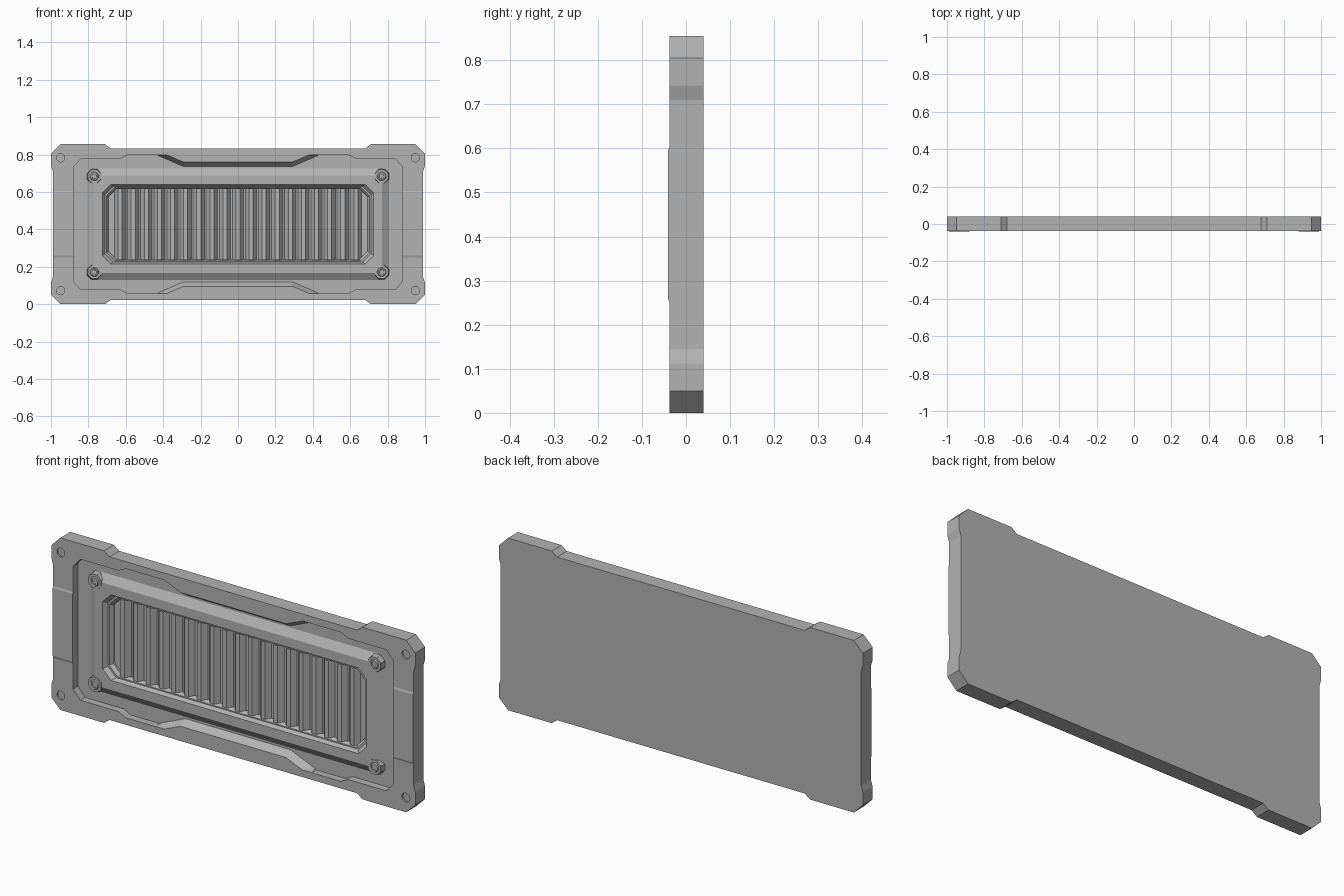
import bpy, bmesh, math

if "Cube" in bpy.data.objects:
    bpy.data.objects.remove(bpy.data.objects["Cube"], do_unlink=True)

MID = 0.4275          # height of the panel centre
FRONT, BACK = -0.037, 0.04

metal = bpy.data.materials.new("plain grey metal")
metal.use_nodes = True
GREY = (0.45, 0.45, 0.45, 1)
metal.diffuse_color = GREY
metal.node_tree.nodes["Principled BSDF"].inputs["Base Color"].default_value = GREY


def mirror4(q):
    """Closed outline from its upper right quarter, listed from side to top."""
    r = q[::-1]
    return (q + [(-x, z) for x, z in r] + [(-x, -z) for x, z in q]
            + [(x, -z) for x, z in r])


def octagon(a, b, c):
    return mirror4([(a, b - c), (a - c, b)])


def circle(cx, cz, r, n):
    steps = [math.tau * (i + 0.5) / n for i in range(n)]
    return [(cx + r * math.cos(t), cz + r * math.sin(t)) for t in steps]


def loft(name, rings, triangles=False):
    """Solid through matching outlines, each given with its depth y."""
    bm = bmesh.new()
    loops = [[bm.verts.new((x, y, z + MID)) for x, z in pts] for y, pts in rings]
    n = len(loops[0])
    for a, b in zip(loops, loops[1:]):
        for i in range(n):
            j = (i + 1) % n
            bm.faces.new((a[i], a[j], b[j], b[i]))
    bm.faces.new(loops[0])
    bm.faces.new(loops[-1][::-1])
    if triangles:
        bmesh.ops.triangulate(bm, faces=bm.faces[:])
    bmesh.ops.recalc_face_normals(bm, faces=bm.faces[:])
    mesh = bpy.data.meshes.new(name)
    bm.to_mesh(mesh)
    bm.free()
    mesh.materials.append(metal)
    obj = bpy.data.objects.new(name, mesh)
    bpy.context.scene.collection.objects.link(obj)
    return obj


def cut(obj, cutters):
    for c in cutters:
        mod = obj.modifiers.new("cut", "BOOLEAN")
        mod.operation, mod.solver, mod.object = "DIFFERENCE", "EXACT", c
    bpy.context.view_layer.update()
    graph = bpy.context.evaluated_depsgraph_get()
    mesh = bpy.data.meshes.new_from_object(obj.evaluated_get(graph))
    obj.modifiers.clear()
    obj.data = mesh


CORNERS = [(sx, sz) for sx in (-1, 1) for sz in (-1, 1)]

# Back plate with notched outline
outline = mirror4([(0.99, 0.2825), (1, 0.315), (1, 0.3775), (0.95, 0.4275),
                   (0.71, 0.4275), (0.68, 0.405)])
plate = loft("back_plate", [(FRONT, outline), (BACK, outline)])

# Recess whose long walls slope in the middle
side = [(0.88, 0.305), (0.84, 0.35), (0.63, 0.35), (0.59, 0.37), (0.43, 0.37)]
rim = mirror4(side + [(0.38, 0.37), (0.29, 0.332)])
floor = mirror4(side + [(0.425, 0.366), (0.29, 0.308)])
recess = loft("recess_cutter", [(-0.06, rim), (FRONT, rim), (0, floor)], True)

# Stepped opening for the grille
steps = [(-0.06, 0), (-0.026, 0), (-0.006, 0.014), (-0.006, 0.022),
         (0.01, 0.032), (0.02, 0.032)]
opening = loft("opening_cutter",
               [(y, octagon(0.725 - d, 0.2125 - d * 0.7, 0.045)) for y, d in steps],
               True)

# Shallow corner pockets
pockets = []
for sx, sz in CORNERS:
    ring = circle(sx * 0.948, sz * 0.355, 0.022, 16)
    pockets.append(loft("pocket_cutter", [(-0.06, ring), (FRONT + 0.009, ring)]))

# Bevelled inner frame
frame = loft("inner_frame", [(-0.026, octagon(0.77, 0.26, 0.03)),
                             (0.001, octagon(0.81, 0.30, 0.04))])
cut(plate, [recess, opening] + pockets)
cut(frame, [opening])
for helper in [recess, opening] + pockets:
    bpy.data.objects.remove(helper, do_unlink=True)

# Raised pads on both sides of the plate
for s, word in ((1, "left"), (-1, "right")):
    def pad(h):
        return [(s * 0.88, -h), (s * 0.99, -h), (s * 0.99, h), (s * 0.88, h)]
    loft(word + "_side_pad", [(-0.0405, pad(0.168)), (FRONT + 0.0005, pad(0.18))])

# Corner bosses and socket screws on the inner frame
for sx, sz in CORNERS:
    x, z = sx * 0.768, sz * 0.256
    loft("corner_boss", [(-0.028, circle(x, z, 0.038, 8)),
                         (0.001, circle(x, z, 0.043, 8))])
    loft("frame_screw", [(-0.026, circle(x, z, 0.012, 12)),
                         (-0.033, circle(x, z, 0.014, 12)),
                         (-0.033, circle(x, z, 0.021, 12)),
                         (-0.027, circle(x, z, 0.025, 12))])

# Row of trapezoid grille ribs
COUNT, PITCH = 19, 0.07
for i in range(COUNT):
    x = (i - (COUNT - 1) / 2) * PITCH

    def rib(half):
        return [(x - half, -0.192), (x + half, -0.192), (x + half, 0.192),
                (x - half, 0.192)]
    loft("grille_rib", [(-0.005, rib(0.011)), (0.021, rib(0.031))])
